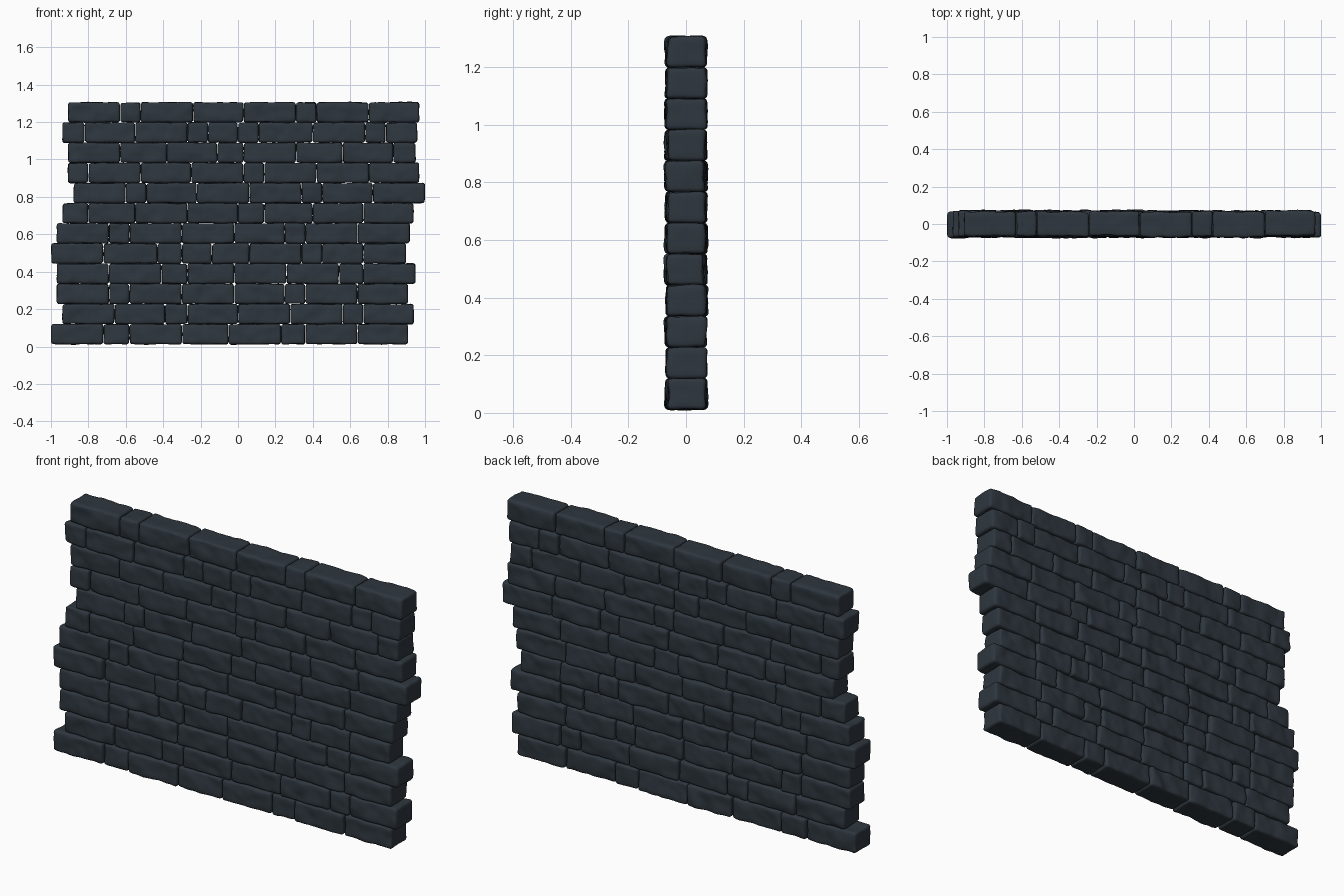
import bpy, bmesh, random
from mathutils import Vector, noise

if "Cube" in bpy.data.objects:
    bpy.data.objects.remove(bpy.data.objects["Cube"])

random.seed(4)
stone = bpy.data.materials.new("dark slate")
stone.diffuse_color = (0.027, 0.037, 0.048, 1)
stone.use_nodes = True
stone.node_tree.nodes["Principled BSDF"].inputs["Base Color"].default_value = stone.diffuse_color

# Joint positions of each course, bottom to top, in hundredths of a unit
COURSES = [
    (-100, -72, -58, -30, -5, 23, 36, 64, 91),
    (-94, -66, -39, -27, 0, 28, 56, 67, 94),
    (-97, -69, -58, -30, -2, 25, 36, 64, 91),
    (-97, -69, -41, -27, -2, 26, 54, 67, 95),
    (-100, -72, -43, -30, -14, 6, 34, 45, 67, 90),
    (-97, -69, -58, -30, -2, 25, 36, 64, 92),
    (-94, -80, -55, -27, 0, 14, 40, 67, 94),
    (-88, -60, -49, -22, 6, 34, 45, 72, 100),
    (-91, -80, -52, -25, 3, 14, 42, 70, 97),
    (-91, -63, -38, -11, 3, 31, 56, 83, 95),
    (-94, -82, -55, -27, -16, 0, 11, 40, 68, 79, 96),
    (-91, -63, -52, -24, 3, 31, 42, 70, 97),
]
Z0, PITCH, DEPTH, R = 0.012, 0.1078, 0.130, 0.013


def brick(name, x0, x1, z0, z1):
    """Rough hewn block: gridded box, rounded edges, noise on the faces."""
    h = Vector(((x1 - x0) / 2 - 0.002, DEPTH / 2 + random.uniform(-.002, .003), (z1 - z0) / 2 - 0.001))
    c = Vector(((x0 + x1) / 2, random.uniform(-.004, .004), (z0 + z1) / 2))
    bm = bmesh.new()
    bmesh.ops.create_cube(bm, size=2)
    for v in bm.verts:
        v.co = Vector(a * b for a, b in zip(v.co, h))
    for ax in range(3):
        n = Vector((0, 0, 0))
        n[ax] = 1
        inner = h[ax] - R
        steps = max(3, round(2 * inner / 0.016))
        cuts = [-inner - R * .5, inner + R * .5] + [-inner + 2 * inner * i / steps for i in range(steps + 1)]
        for t in cuts:
            bmesh.ops.bisect_plane(bm, geom=bm.verts[:] + bm.edges[:] + bm.faces[:],
                                   plane_co=n * t, plane_no=n)
    seed = Vector([random.uniform(0, 50) for _ in range(3)])
    for v in bm.verts:
        q = Vector(max(-a + R, min(a - R, p)) for p, a in zip(v.co, h))
        d = (v.co - q).normalized()
        p = q + d * R
        s = p + seed
        bump = noise.noise(s * 11) * .009 + noise.noise(s * 28) * .005
        d = Vector((d.x * .35, d.y, d.z * .5))
        v.co = p + d * (bump + .001) + c
    me = bpy.data.meshes.new(name)
    bm.to_mesh(me)
    bm.free()
    me.materials.append(stone)
    me.polygons.foreach_set("use_smooth", [True] * len(me.polygons))
    bpy.context.collection.objects.link(bpy.data.objects.new(name, me))


# Stack the courses
for r, xs in enumerate(COURSES):
    for i, (a, b) in enumerate(zip(xs, xs[1:])):
        z = Z0 + r * PITCH
        brick(f"brick_course{r + 1}_{i + 1}", a / 100, b / 100, z, z + PITCH)
